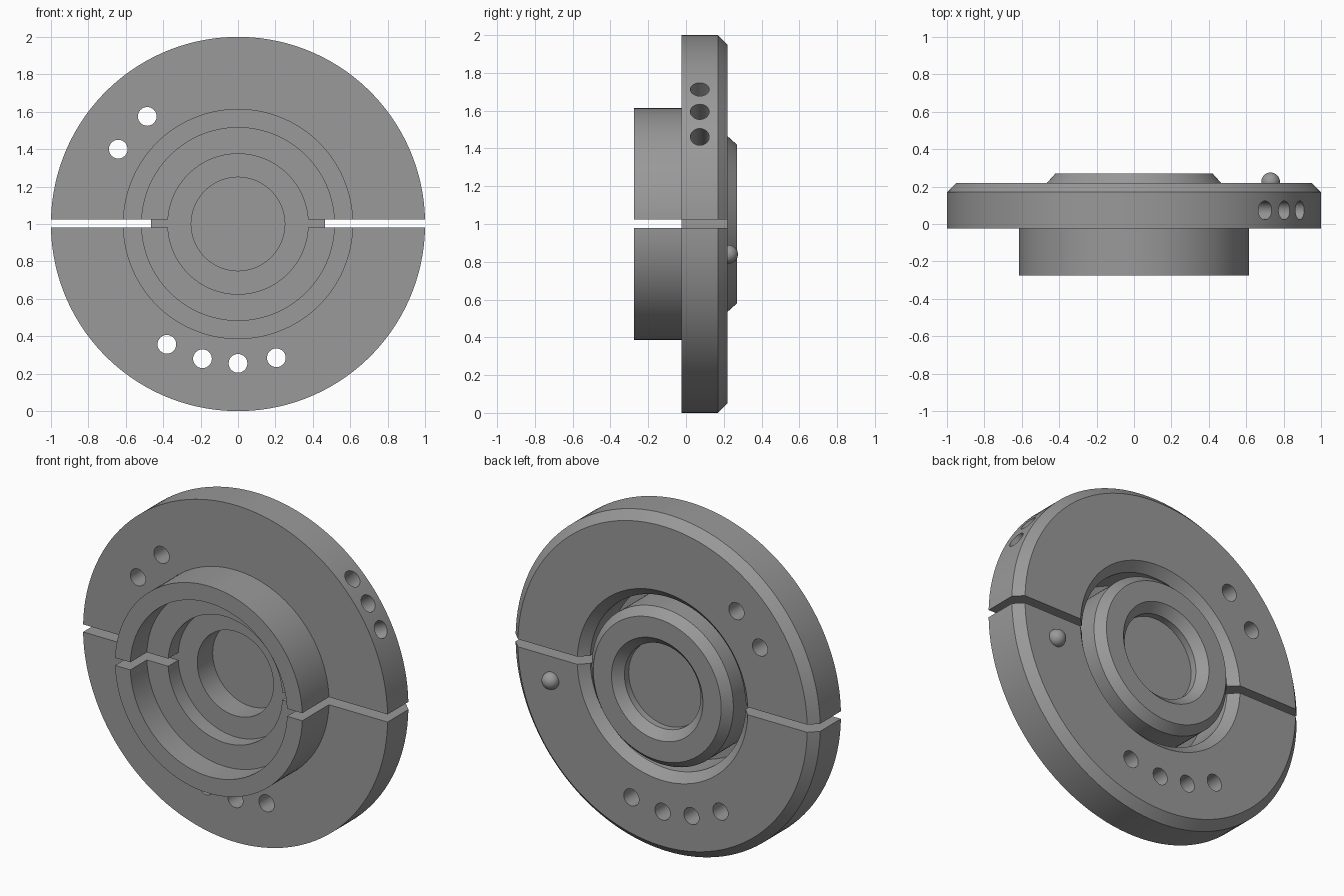
import bpy, bmesh, math
from mathutils import Vector

if "Cube" in bpy.data.objects:
    bpy.data.objects.remove(bpy.data.objects["Cube"])

SEG = 128
grey = bpy.data.materials.new("steel grey")
grey.diffuse_color = (0.32, 0.32, 0.32, 1)
grey.use_nodes = True
grey.node_tree.nodes["Principled BSDF"].inputs["Base Color"].default_value = grey.diffuse_color


def revolve(name, profile):
    """Spin a closed (radius, y) profile around the horizontal y axis at z = 1."""
    bm = bmesh.new()
    rings = []
    for i in range(SEG):
        a = 2 * math.pi * (i + 0.5) / SEG
        rings.append([bm.verts.new((r * math.cos(a), y, 1 + r * math.sin(a)))
                      for r, y in profile])
    n = len(profile)
    for i in range(SEG):
        p, q = rings[i], rings[(i + 1) % SEG]
        for j in range(n):
            k = (j + 1) % n
            if profile[j][0] or profile[k][0]:
                bm.faces.new((p[j], p[k], q[k], q[j]))
    bmesh.ops.remove_doubles(bm, verts=bm.verts, dist=1e-5)
    bmesh.ops.dissolve_degenerate(bm, edges=bm.edges, dist=1e-6)
    bmesh.ops.recalc_face_normals(bm, faces=bm.faces)
    me = bpy.data.meshes.new(name)
    bm.to_mesh(me)
    bm.free()
    ob = bpy.data.objects.new(name, me)
    bpy.context.collection.objects.link(ob)
    me.materials.append(grey)
    return ob


def drill(centre, direction, depth):
    """Round cutter of radius 0.05."""
    bpy.ops.mesh.primitive_cylinder_add(vertices=32, radius=0.05, depth=depth, location=centre)
    ob = bpy.context.object
    ob.rotation_euler = Vector(direction).to_track_quat('Z', 'Y').to_euler()
    return ob


def block(z0, z1):
    """Wide box cutter between two heights."""
    bpy.ops.mesh.primitive_cube_add(size=1, location=(0, 0, (z0 + z1) / 2))
    ob = bpy.context.object
    ob.scale = (3, 2, z1 - z0)
    return ob


def cut(ob, cutters):
    for c in cutters:
        c.hide_render = True
        m = ob.modifiers.new("cut", 'BOOLEAN')
        m.operation, m.solver, m.object = 'DIFFERENCE', 'EXACT', c
    bpy.context.view_layer.update()
    dg = bpy.context.evaluated_depsgraph_get()
    me = bpy.data.meshes.new_from_object(ob.evaluated_get(dg))
    ob.modifiers.clear()
    ob.data = me
    me.materials.clear()
    me.materials.append(grey)
    me.polygons.foreach_set("material_index", [0] * len(me.polygons))
    for c in cutters:
        bpy.data.objects.remove(c)


def smooth(ob):
    bpy.ops.object.select_all(action='DESELECT')
    ob.select_set(True)
    bpy.context.view_layer.objects.active = ob
    bpy.ops.object.shade_smooth_by_angle(angle=math.radians(25))


# Flanged collar with stepped hub, later split into two halves
collar = [(0.615, -0.275), (0.615, -0.025), (1, -0.025), (1, 0.17), (0.95, 0.22),
          (0.56, 0.22), (0.51, 0.17), (0.51, -0.025), (0.375, -0.025), (0.375, -0.12),
          (0.515, -0.12), (0.515, -0.275)]

# Upper half: two through holes and three radial rim holes
upper = revolve("upper_collar_half", collar)
tools = [block(-0.5, 1.025)]
for x, z in [(-0.485, 1.575), (-0.64, 1.4)]:
    tools.append(drill((x, 0.1, z), (0, 1, 0), 0.6))
for deg in (27.5, 36.5, 45.5):
    d = Vector((math.cos(math.radians(deg)), 0, math.sin(math.radians(deg))))
    tools.append(drill(d * 0.95 + Vector((0, 0.073, 1)), d, 0.4))
cut(upper, tools)

# Lower half: four through holes
lower = revolve("lower_collar_half", collar)
tools = [block(0.98, 2.5)]
for x, z in [(-0.38, 0.357), (-0.19, 0.28), (0, 0.255), (0.205, 0.285)]:
    tools.append(drill((x, 0.1, z), (0, 1, 0), 0.6))
cut(lower, tools)

# Central plug, recessed on both sides
plug = revolve("centre_plug", [(0, 0.12), (0.25, 0.12), (0.25, -0.025), (0.465, -0.025),
                               (0.465, 0.22), (0.42, 0.27), (0.3, 0.27), (0.25, 0.22),
                               (0.25, 0.18), (0, 0.18)])

# Small locating ball on the back face
bpy.ops.mesh.primitive_uv_sphere_add(segments=32, ring_count=16, radius=0.05,
                                     location=(0.73, 0.225, 0.84))
ball = bpy.context.object
ball.name = "locating_ball"
ball.data.materials.append(grey)

for part in (upper, lower, plug, ball):
    smooth(part)
